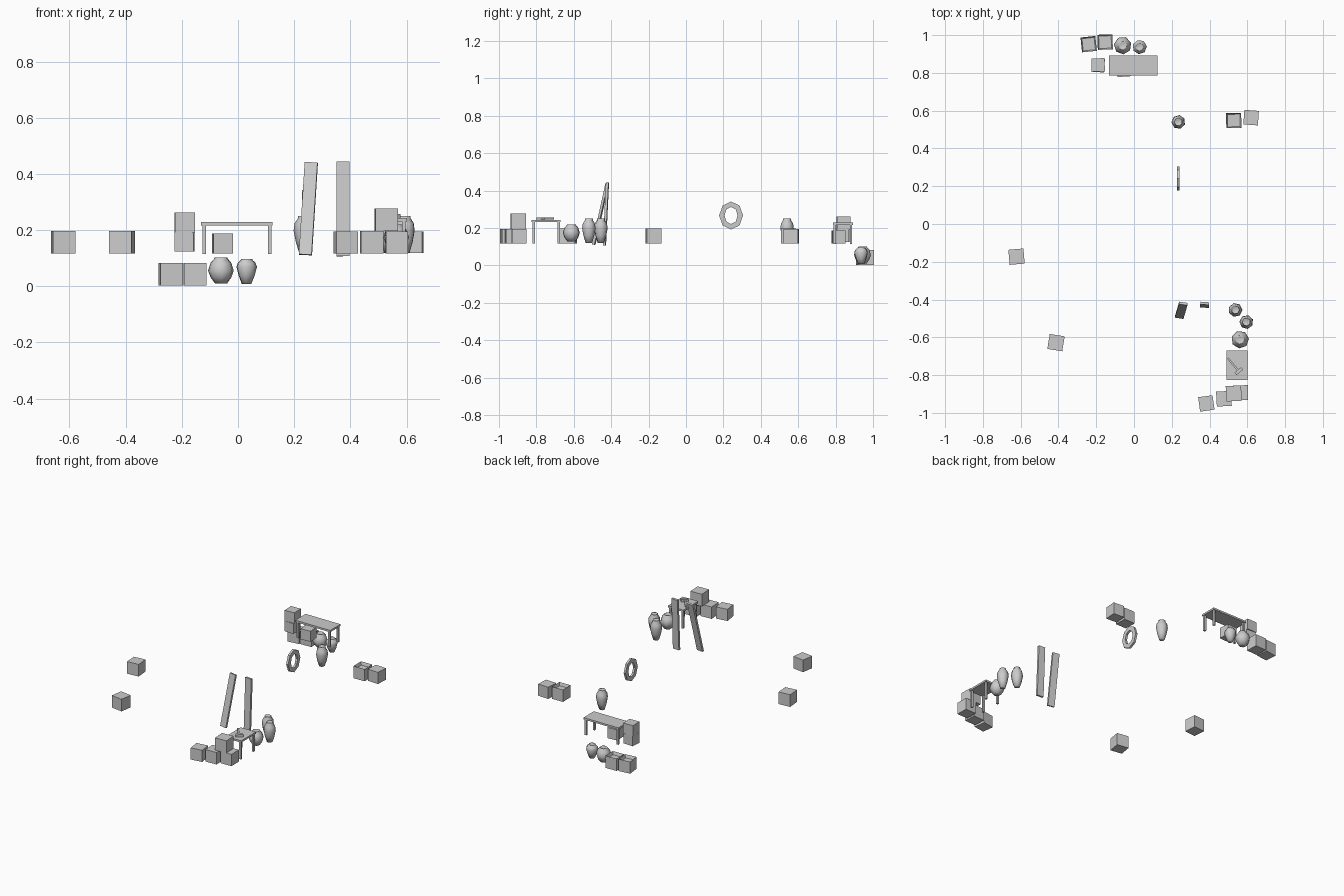
import bpy, bmesh
from math import radians, cos, sin, tau
from mathutils import Vector, Matrix

if "Cube" in bpy.data.objects:
    bpy.data.objects.remove(bpy.data.objects["Cube"])


def finish(bm, name, smooth=False):
    bmesh.ops.recalc_face_normals(bm, faces=bm.faces)
    me = bpy.data.meshes.new(name)
    bm.to_mesh(me)
    bm.free()
    ob = bpy.data.objects.new(name, me)
    bpy.context.collection.objects.link(ob)
    if smooth:
        me.shade_smooth()
    return ob


def add_box(bm, centre, size, rot=Matrix()):
    m = Matrix.Translation(centre) @ rot @ Matrix.Diagonal((*size, 1))
    return bmesh.ops.create_cube(bm, size=1, matrix=m)["verts"]


def crate(name, x, y, z, size=0.077, turn=0, opened=False):
    bm = bmesh.new()
    add_box(bm, (x, y, z + size / 2), (size,) * 3, Matrix.Rotation(radians(turn), 4, "Z"))
    if opened:
        top = max(bm.faces, key=lambda f: f.calc_center_median().z)
        bmesh.ops.inset_region(bm, faces=[top], thickness=0.01)
        bmesh.ops.translate(bm, verts=top.verts, vec=(0, 0, -0.02))
    finish(bm, name)


def pot(name, x, y, z, profile, height, radius, turn=0, sides=7):
    bm = bmesh.new()
    rings = []
    for r, h in profile:
        rings.append([bm.verts.new((x + r * radius * cos(tau * i / sides + turn),
                                    y + r * radius * sin(tau * i / sides + turn),
                                    z + h * height)) for i in range(sides)])
    for a, b in zip(rings, rings[1:]):
        for i in range(sides):
            j = (i + 1) % sides
            bm.faces.new((a[i], a[j], b[j], b[i]))
    bm.faces.new(rings[0])
    bm.faces.new(rings[-1])
    finish(bm, name, True)


def table(name, x, y, sx, sy, z0, z1):
    bm = bmesh.new()
    add_box(bm, (x, y, z1 - 0.006), (sx, sy, 0.012))
    for i in (-1, 1):
        for j in (-1, 1):
            add_box(bm, (x + i * (sx / 2 - 0.011), y + j * (sy / 2 - 0.011), (z0 + z1 - 0.012) / 2),
                    (0.013, 0.013, z1 - 0.012 - z0))
    finish(bm, name)


def plank(name, low, high, width, thick, yaw):
    # straight board between two end points
    low, high = Vector(low), Vector(high)
    up = (high - low).normalized()
    side = Vector((cos(radians(yaw)), sin(radians(yaw)), 0))
    side = (side - up * side.dot(up)).normalized()
    rot = Matrix((side, up.cross(side), up)).transposed().to_4x4()
    bm = bmesh.new()
    add_box(bm, (low + high) / 2, (width, thick, (high - low).length), rot)
    finish(bm, name)


# back lower group: open crates and pots
crate("back_crate_left", -0.24, 0.952, 0.003, 0.079, 6, True)
crate("back_crate_right", -0.153, 0.963, 0.003, 0.08, 2, True)
wide = [(0.48, 0), (0.82, 0.24), (1, 0.5), (0.8, 0.8), (0.52, 0.96), (0.5, 1), (0.38, 0.97)]
tall = [(0.48, 0), (0.8, 0.3), (1, 0.6), (0.9, 0.8), (0.58, 0.94), (0.58, 1), (0.42, 0.97)]
short = [(0.45, 0), (0.78, 0.35), (1, 0.7), (0.85, 0.86), (0.56, 0.97), (0.56, 1), (0.42, 0.97)]
pot("back_wide_pot", -0.06, 0.945, 0.01, wide, 0.092, 0.047, 0.3)
pot("back_small_vase", 0.03, 0.937, 0.007, short, 0.089, 0.038, 0.1)

# back table with crates beside and beneath it
table("back_table", -0.004, 0.839, 0.255, 0.108, 0.114, 0.229)
crate("under_table_crate", -0.055, 0.815, 0.117, 0.07, 4)
crate("stack_crate_low", -0.19, 0.838, 0.124, 0.068, -3)
crate("stack_crate_high", -0.19, 0.842, 0.192, 0.07, 2)

# middle vase and crate pair
pot("middle_vase", 0.235, 0.54, 0.12, tall, 0.13, 0.037, 0.5)
crate("right_crate_open", 0.528, 0.548, 0.118, 0.08, 1, True)
crate("right_crate_closed", 0.62, 0.563, 0.118, 0.077, -4)

# upright eight-sided ring
bm = bmesh.new()
loops = []
for r_y, r_z, dx in ((0.064, 0.075, -1), (0.064, 0.075, 1), (0.035, 0.046, 1), (0.035, 0.046, -1)):
    loops.append([bm.verts.new((0.235 + dx * 0.007, 0.241 + r_y * sin(tau * i / 8),
                                0.267 + r_z * cos(tau * i / 8))) for i in range(8)])
for k in range(4):
    a, b = loops[k], loops[(k + 1) % 4]
    for i in range(8):
        j = (i + 1) % 8
        bm.faces.new((a[i], a[j], b[j], b[i]))
finish(bm, "ring")

# single crates on the left
crate("left_crate_far", -0.622, -0.173, 0.117, 0.08, 5)
crate("left_crate_near", -0.413, -0.628, 0.117, 0.08, -9)

# leaning planks
plank("leaning_plank", (0.24, -0.493, 0.112), (0.261, -0.421, 0.44), 0.046, 0.013, -8)
plank("upright_plank", (0.374, -0.436, 0.107), (0.374, -0.42, 0.443), 0.046, 0.014, -4)

# front right vases
pot("front_vase_a", 0.537, -0.455, 0.12, tall, 0.13, 0.037, 0)
pot("front_vase_b", 0.595, -0.519, 0.12, tall, 0.13, 0.037, 0.4)
pot("front_wide_pot", 0.562, -0.612, 0.128, wide, 0.092, 0.047, 0.1)

# front table with a hammer on top
table("front_table", 0.545, -0.748, 0.112, 0.155, 0.117, 0.243)
bm = bmesh.new()
turn = Matrix.Rotation(radians(-50), 4, "Z")
add_box(bm, (0.525, -0.744, 0.25), (0.09, 0.01, 0.01), turn)
add_box(bm, (0.555, -0.779, 0.25), (0.017, 0.046, 0.015), turn)
finish(bm, "hammer")

# front crate pile
crate("front_crate_left", 0.383, -0.95, 0.117, 0.077, 8)
crate("front_crate_middle", 0.476, -0.925, 0.117, 0.079, 3)
crate("front_crate_right", 0.565, -0.893, 0.117, 0.078, 1)
crate("front_crate_top", 0.528, -0.897, 0.196, 0.081, 3)
